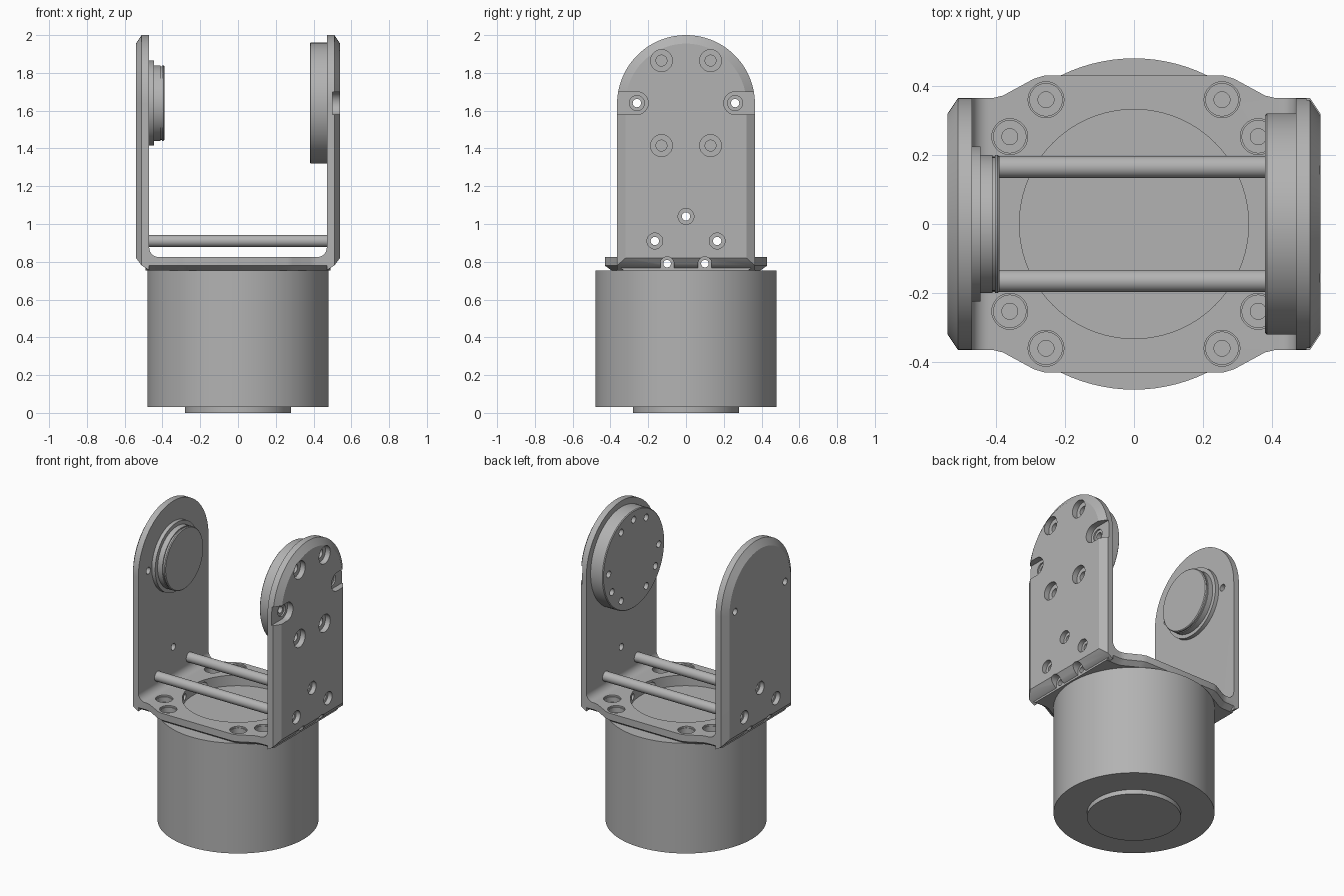
import bpy, bmesh
from math import sin, cos, pi, radians
from mathutils import Vector

if "Cube" in bpy.data.objects:
    bpy.data.objects.remove(bpy.data.objects["Cube"], do_unlink=True)

grey = bpy.data.materials.new("machined_grey")
grey.use_nodes = True
colour = (0.45, 0.45, 0.45, 1)
grey.diffuse_color = colour
grey.node_tree.nodes["Principled BSDF"].inputs["Base Color"].default_value = colour

T = 0.47          # inner face of the side plates
W = 0.54          # outer face of the side plates
HUB = 1.64        # height of the pivot axis


def loft(bm, rings, closed=False):
    """Skin a list of equal rings; cap the ends, or join last to first."""
    loops = [[bm.verts.new(p) for p in ring] for ring in rings]
    pairs = list(zip(loops, loops[1:]))
    if closed:
        pairs.append((loops[-1], loops[0]))
    else:
        bm.faces.new(loops[0])
        bm.faces.new(loops[-1])
    for a, b in pairs:
        for i in range(len(a)):
            j = (i + 1) % len(a)
            bm.faces.new((a[i], a[j], b[j], b[i]))


def lathe(bm, axis, u, v, steps, segs=28, closed=False):
    """Stepped round body: steps are (position along axis, radius)."""
    rings = []
    for t, r in steps:
        ring = []
        for k in range(segs):
            a, b = u + r * cos(2 * pi * k / segs), v + r * sin(2 * pi * k / segs)
            ring.append((t, a, b) if axis == "x" else (a, b, t))
        rings.append(ring)
    loft(bm, rings, closed)


def arch(half, centre, bottom, segs=32):
    """Round-topped outline as (across, up) pairs."""
    pts = [(half * cos(pi * k / segs), centre + half * sin(pi * k / segs))
           for k in range(segs + 1)]
    return pts + [(-half, bottom), (half, bottom)]


def finish(name, bm):
    bmesh.ops.recalc_face_normals(bm, faces=bm.faces)
    me = bpy.data.meshes.new(name)
    bm.to_mesh(me)
    bm.free()
    me.materials.append(grey)
    ob = bpy.data.objects.new(name, me)
    bpy.context.collection.objects.link(ob)
    return ob


def smooth(ob):
    bpy.ops.object.select_all(action="DESELECT")
    ob.select_set(True)
    bpy.context.view_layer.objects.active = ob
    bpy.ops.object.shade_smooth_by_angle(angle=radians(25))


def boolean(ob, bm, operation):
    """Apply a boolean with a temporary body."""
    tool = finish("tool", bm)
    tool.hide_render = True
    mod = ob.modifiers.new("cut", "BOOLEAN")
    mod.operation, mod.solver, mod.object = operation, "EXACT", tool
    bpy.context.view_layer.objects.active = ob
    bpy.ops.object.modifier_apply(modifier=mod.name)
    bpy.data.objects.remove(tool, do_unlink=True)


def round_part(name, axis, u, v, steps, segs=96, closed=False):
    bm = bmesh.new()
    lathe(bm, axis, u, v, steps, segs, closed)
    return finish(name, bm)


# Motor body with its bottom boss
motor = round_part("motor_body", "z", 0, 0, [(0.03, 0.48), (0.755, 0.48)])
boss = round_part("motor_boss", "z", 0, 0, [(0, 0.28), (0.04, 0.28)])

# Bracket base: tapered outline with a chamfered underside
quarter = [(0.49, 0.365), (0.41, 0.365), (0.38, 0.372), (0.29, 0.421), (0.26, 0.43)]


def base_ring(z, inset):
    half = [(x, y - inset) for x, y in quarter]
    half += [(-x, y) for x, y in reversed(half)]
    return [(x, y, z) for x, y in half + [(-x, -y) for x, y in half]]


bm = bmesh.new()
loft(bm, [base_ring(0.755, 0.035), base_ring(0.78, 0), base_ring(0.825, 0)])
bracket = finish("u_bracket", bm)

# Side plates and the inner bend fillets
for s in (-1, 1):
    bm = bmesh.new()
    rings = []
    for x, half, bottom in ((T, 0.365, 0.755), (0.51, 0.365, 0.78), (W, 0.32, 0.82)):
        rings.append([(s * x, y, z) for y, z in arch(half, 1.635, bottom, 64)])
    loft(bm, rings)
    boolean(bracket, bm, "UNION")
    bm = bmesh.new()
    bend = [(0.42 + 0.05 * sin(a * pi / 16), 0.875 - 0.05 * cos(a * pi / 16))
            for a in range(9)] + [(0.48, 0.875), (0.48, 0.81), (0.42, 0.81)]
    loft(bm, [[(s * x, y, z) for x, z in bend] for y in (-0.365, 0.365)])
    boolean(bracket, bm, "UNION")

# Base opening and countersunk mounting holes
bm = bmesh.new()
lathe(bm, "z", 0, 0, [(0.7, 0.332), (0.9, 0.332)], 96)
for sx in (-1, 1):
    for sy in (-1, 1):
        for x, y in ((0.255, 0.36), (0.36, 0.253)):
            lathe(bm, "z", sx * x, sy * y,
                  [(0.7, 0.023), (0.78, 0.023), (0.78, 0.047), (0.815, 0.047),
                   (0.815, 0.052), (0.86, 0.052)])
boolean(bracket, bm, "DIFFERENCE")

# Side plate holes: lower trio on both plates, drive and idler patterns
bm = bmesh.new()
for s in (-1, 1):
    for y, z in ((0, 1.04), (0.165, 0.91), (-0.165, 0.91)):
        lathe(bm, "x", y, z, [(s * 0.44, 0.022), (s * 0.51, 0.022),
                              (s * 0.51, 0.042), (s * 0.6, 0.042)])
    lathe(bm, "x", s * 0.26, HUB, [(-0.6, 0.022), (-0.44, 0.022)])
    for dz in (-0.225, 0.225):
        lathe(bm, "x", s * 0.13, HUB + dz, [(0.44, 0.029), (0.505, 0.029),
                                            (0.505, 0.058), (0.6, 0.058)])
    lathe(bm, "x", s * 0.26, HUB, [(0.44, 0.022), (0.49, 0.022),
                                   (0.49, 0.04), (0.52, 0.04)])
boolean(bracket, bm, "DIFFERENCE")

# Open slots on the drive plate and notches under both bends
bm = bmesh.new()
for s in (-1, 1):
    slot = arch(0.06, -0.26, -0.5)
    loft(bm, [[(x, -s * v, HUB + u) for u, v in slot] for x in (0.5, 0.6)])
    for sx in (-1, 1):
        notch = arch(0.036, 0.79, 0.7)
        loft(bm, [[(sx * x, s * 0.1 + u, v) for u, v in notch] for x in (0.49, 0.6)])
boolean(bracket, bm, "DIFFERENCE")

# Long bores through the base
bm = bmesh.new()
for y in (-0.1, 0.1):
    lathe(bm, "x", y, 0.79, [(-0.7, 0.02), (0.7, 0.02)])
boolean(bracket, bm, "DIFFERENCE")

# Drive disc with its screw circle
drive = round_part("drive_disc", "x", 0, HUB, [(0.38, 0.315), (0.385, 0.32), (T, 0.32)])
bm = bmesh.new()
for deg in (0, 60, 90, 120, 180, 210, 240, 300, 330):
    a = radians(deg)
    depth = 0.6 if deg % 180 == 0 else 0.43
    lathe(bm, "x", 0.26 * cos(a), HUB + 0.26 * sin(a), [(0.3, 0.022), (depth, 0.022)])
boolean(drive, bm, "DIFFERENCE")

# Idler disc with a stepped flange
idler = round_part("idler_disc", "x", 0, HUB, [
    (-T, 0.225), (-0.445, 0.225), (-0.445, 0.2), (-0.41, 0.2),
    (-0.41, 0.194), (-0.403, 0.194), (-0.403, 0.2), (-0.395, 0.2), (-0.39, 0.195)])

# Hollow spacer rods between the plates
rods = [round_part(name, "x", y, 0.91,
                   [(-T, 0.032), (T, 0.032), (T, 0.022), (-T, 0.022)], 32, True)
        for name, y in (("front_spacer_rod", -0.165), ("back_spacer_rod", 0.165))]

for ob in [motor, boss, bracket, drive, idler] + rods:
    smooth(ob)
